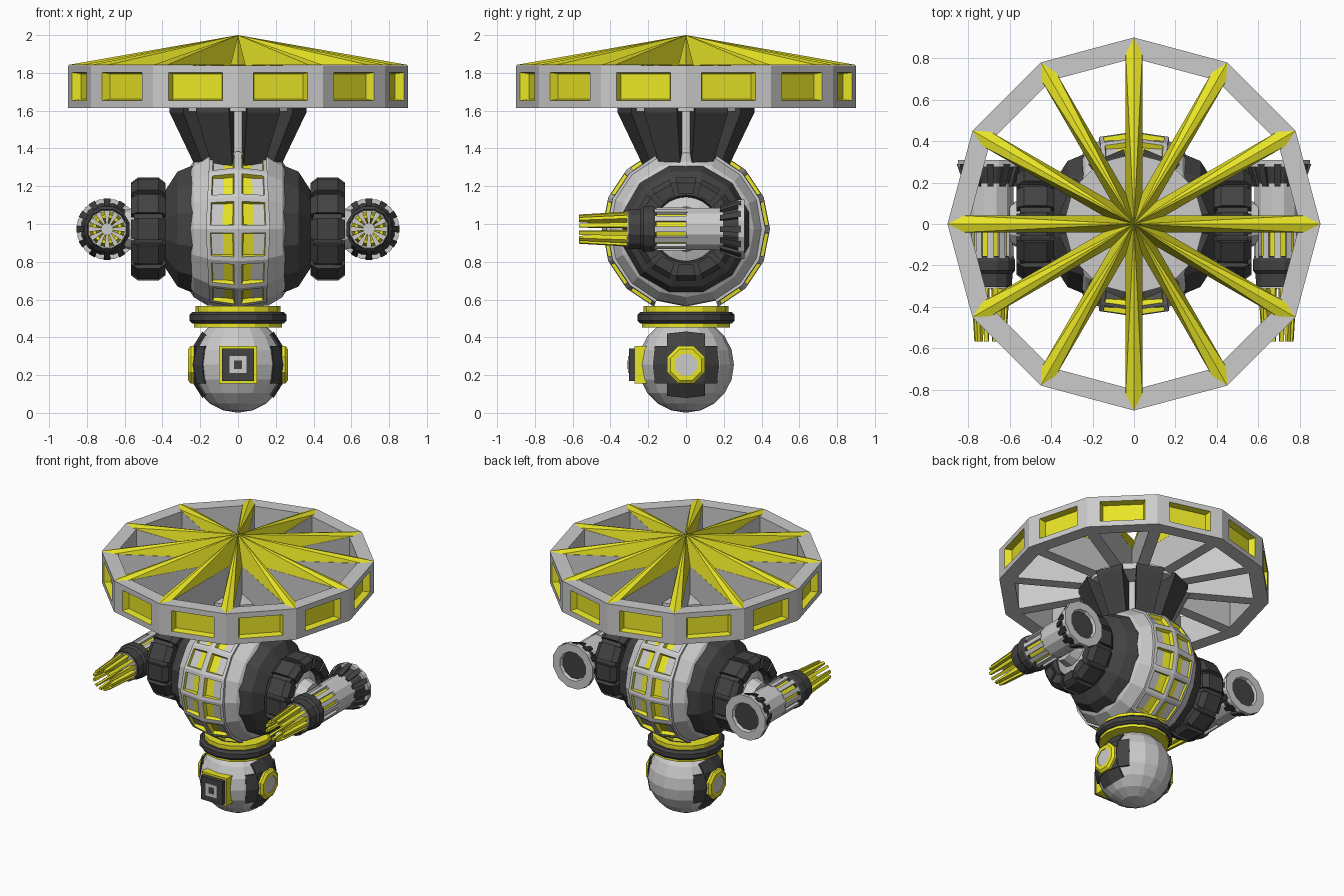
import bpy, bmesh
from math import sin, cos, pi, radians
from mathutils import Vector, Matrix

if "Cube" in bpy.data.objects:
    bpy.data.objects.remove(bpy.data.objects["Cube"])


def material(name, col):
    m = bpy.data.materials.new(name)
    m.diffuse_color = col
    m.use_nodes = True
    m.node_tree.nodes["Principled BSDF"].inputs["Base Color"].default_value = m.diffuse_color
    return m


YELLOW = material("yellow", (0.82, 0.79, 0.02, 1))
DARK = material("dark", (0.055, 0.055, 0.055, 1))
GREY = material("grey", (0.6, 0.6, 0.6, 1))
BZ = 0.973   # body centre height
HZ = 0.255   # head centre height


def finish(name, bm, *mats):
    bmesh.ops.remove_doubles(bm, verts=bm.verts, dist=0.0005)
    bmesh.ops.recalc_face_normals(bm, faces=bm.faces)
    me = bpy.data.meshes.new(name)
    bm.to_mesh(me)
    bm.free()
    for m in mats:
        me.materials.append(m)
    ob = bpy.data.objects.new(name, me)
    bpy.context.collection.objects.link(ob)


def lathe(bm, prof, axis='Z', n=16, c=(0, 0, 0), a0=0.0, a1=None, closed=True):
    """Revolve (radius, height) points; a1 set gives a capped wedge (degrees)."""
    full = a1 is None
    span = 360 if full else a1 - a0
    rows = []
    for i in range(n if full else n + 1):
        a = radians(a0 + span * i / n)
        row = []
        for r, h in prof:
            u, v = r * cos(a), r * sin(a)
            p = {'Z': (u, v, h), 'X': (h, u, v), 'Y': (u, h, v)}[axis]
            row.append(bm.verts.new(Vector(p) + Vector(c)))
        rows.append(row)
    k = len(prof)
    for i in range(n):
        A, B = rows[i], rows[(i + 1) % len(rows)]
        for j in range(k if closed else k - 1):
            q = (j + 1) % k
            if prof[j][0] == 0 and prof[q][0] == 0:
                continue
            bm.faces.new((A[j], A[q], B[q], B[j]))
    if not full:
        bm.faces.new(rows[0])
        bm.faces.new(rows[-1][::-1])


def turned(name, mat, prof, **kw):
    bm = bmesh.new()
    lathe(bm, prof, **kw)
    finish(name, bm, mat)


def wedges(name, mat, prof, count, width, start=0.0, **kw):
    """Ring of identical wedge blocks."""
    bm = bmesh.new()
    for i in range(count):
        a = start + 360 * i / count
        lathe(bm, prof, n=1, a0=a - width / 2, a1=a + width / 2, **kw)
    finish(name, bm, mat)


def panel(bm, quad, mu, mv, inward):
    """Quad with a recessed yellow (slot 1) window."""
    a, b, c, d = [Vector(p) for p in quad]

    def at(u, v):
        return a.lerp(b, u).lerp(d.lerp(c, u), v)
    outer = [a, b, c, d]
    rim = [at(mu, mv), at(1 - mu, mv), at(1 - mu, 1 - mv), at(mu, 1 - mv)]
    mid = sum(rim, Vector()) / 4
    floor = [p.lerp(mid, 0.1) + inward for p in rim]
    O, R, F = [[bm.verts.new(p) for p in s] for s in (outer, rim, floor)]
    for i in range(4):
        j = (i + 1) % 4
        bm.faces.new((O[i], O[j], R[j], R[i]))
        bm.faces.new((R[i], R[j], F[j], F[i])).material_index = 1
    bm.faces.new(F).material_index = 1


def box(name, mat, lo, hi):
    lo, hi = Vector(lo), Vector(hi)
    bm = bmesh.new()
    bmesh.ops.create_cube(bm, size=1, matrix=Matrix.Translation((lo + hi) / 2) @ Matrix.Diagonal((*(hi - lo), 1)))
    finish(name, bm, mat)


# Rotor ring with twelve recessed windows
bm = bmesh.new()
lathe(bm, [(0.9, 1.84), (0.8, 1.84), (0.8, 1.615), (0.9, 1.615)], n=12, closed=False)
for i in range(12):
    a, b = radians(30 * i), radians(30 * i + 30)
    m = (a + b) / 2
    A, B = (0.9 * cos(a), 0.9 * sin(a)), (0.9 * cos(b), 0.9 * sin(b))
    panel(bm, [(*A, 1.615), (*B, 1.615), (*B, 1.84), (*A, 1.84)], 0.18, 0.17,
          Vector((-cos(m), -sin(m), 0)) * 0.045)
finish("rotor_ring", bm, GREY, YELLOW)

# Rotor spokes: grey beams with yellow ridged caps rising to the apex
beams, caps = bmesh.new(), bmesh.new()
for i in range(12):
    rot = Matrix.Rotation(radians(30 * i), 4, 'Z')
    bmesh.ops.create_cube(beams, size=1, matrix=rot @ Matrix.Translation((0.46, 0, 1.728)) @ Matrix.Diagonal((0.7, 0.08, 0.224, 1)))
    pts = [(0, 0, 2), (0.05, 0.04, 1.84), (0.82, 0.04, 1.842), (0.9, 0, 1.842), (0.82, -0.04, 1.842), (0.05, -0.04, 1.84)]
    v = [caps.verts.new(rot @ Vector(p)) for p in pts]
    for f in ((0, 1, 2), (0, 2, 3), (0, 3, 4), (0, 4, 5), (0, 5, 1), (5, 4, 3, 2, 1)):
        caps.faces.new([v[k] for k in f])
finish("rotor_beams", beams, GREY)
finish("rotor_spoke_caps", caps, YELLOW)

# Pylon under the rotor
turned("pylon_collar", GREY, [(0, 1.595), (0.34, 1.595), (0.34, 1.64), (0, 1.64)], n=12)
turned("pylon_core", GREY, [(0, 1.25), (0.16, 1.25), (0.16, 1.6), (0, 1.6)], n=16)
wedges("pylon_fins", DARK, [(0.12, 1.29), (0.23, 1.31), (0.365, 1.59), (0.365, 1.615), (0.12, 1.615)],
       8, 30, 22.5)

# Body shell, turned about the x axis
turned("body_shell", GREY, [(0, -0.26), (0.32, -0.26), (0.36, -0.235), (0.405, -0.16), (0.41, 0),
                            (0.405, 0.16), (0.36, 0.235), (0.32, 0.26), (0, 0.26)],
       axis='X', c=(0, 0, BZ), closed=False)

# Window band round the body, open at top and bottom
bm = bmesh.new()


def band(x, r, deg):
    a = radians(deg)
    return (x * (1 - 0.12 * abs(sin(a))), r * cos(a), BZ + r * sin(a))


for i in range(16):
    a, b = 22.5 * i, 22.5 * i + 22.5
    if i in (3, 4, 11, 12):
        continue
    m = radians(a + 11.25)
    for s in (-1, 1):
        e = 0.17 * s
        panel(bm, [band(0, 0.445, a), band(e, 0.42, a), band(e, 0.42, b), band(0, 0.445, b)],
              0.13, 0.13, Vector((0, -cos(m), -sin(m))) * 0.025)
        bm.faces.new([bm.verts.new(p) for p in
                      (band(e, 0.42, a), band(e, 0.42, b), band(e, 0.38, b), band(e, 0.38, a))])
finish("body_window_band", bm, GREY, YELLOW)

# Sides: shoulder, wheel, hub and gun, mirrored left and right
for s, side in ((-1, "left"), (1, "right")):
    X = dict(axis='X', c=(0, 0, BZ))
    turned(side + "_shoulder", DARK, [(r, h * s) for r, h in
           ((0, 0.2), (0.345, 0.215), (0.345, 0.25), (0.315, 0.32), (0.22, 0.38), (0.14, 0.41), (0, 0.41))],
           n=12, a0=15, closed=False, **X)
    turned(side + "_wheel_core", DARK, [(r, h * s) for r, h in
           ((0.17, 0.4), (0.25, 0.4), (0.255, 0.55), (0.18, 0.55), (0.17, 0.53))], n=24, **X)
    wedges(side + "_wheel_treads", DARK, [(r, h * s) for r, h in
           ((0.19, 0.385), (0.25, 0.385), (0.278, 0.42), (0.278, 0.53), (0.25, 0.567), (0.19, 0.567))],
           12, 23, 0, **X)
    turned(side + "_hub", GREY, [(r, h * s) for r, h in
           ((0, 0.38), (0.175, 0.38), (0.175, 0.51), (0.12, 0.53), (0.1, 0.6), (0, 0.6))],
           n=12, closed=False, **X)

    G = dict(axis='Y', c=(0.693 * s, 0, BZ))
    turned(side + "_gun_core", YELLOW, [(0, -0.2), (0.1, -0.2), (0.1, 0.02), (0, 0.02)], n=12, **G)
    wedges(side + "_gun_bars", GREY, [(0.09, -0.17), (0.115, -0.17), (0.115, 0.01), (0.09, 0.01)], 12, 15, **G)
    turned(side + "_gun_barrel", GREY, [(0, 0), (0.115, 0), (0.115, 0.2), (0, 0.2)], n=12, a0=15, **G)
    turned(side + "_gun_flare", DARK, [(0, 0.18), (0.11, 0.18), (0.145, 0.29), (0, 0.29)], n=12, a0=15, **G)
    wedges(side + "_gun_flare_ribs", DARK, [(0.1, 0.18), (0.125, 0.18), (0.164, 0.29), (0.1, 0.29)], 12, 13, **G)
    turned(side + "_gun_rim", GREY, [(0, 0.275), (0.163, 0.275), (0.163, 0.31), (0.105, 0.31), (0.095, 0.285), (0, 0.285)],
           n=12, a0=15, closed=False, **G)
    turned(side + "_gun_collar", DARK, [(0, -0.305), (0.108, -0.305), (0.11, -0.24), (0.124, -0.225),
                                        (0.124, -0.175), (0.112, -0.155), (0, -0.155)],
           n=12, a0=15, closed=False, **G)
    turned(side + "_gun_face", GREY, [(0, -0.312), (0.1, -0.312), (0.1, -0.28), (0, -0.28)], n=12, a0=15, **G)
    wedges(side + "_gun_spikes", YELLOW, [(0.03, -0.3), (0.094, -0.3), (0.078, -0.566), (0.06, -0.566)],
           12, 15, 15, **G)

    # Side eye on the head
    H = (0, 0, HZ)
    strip = [(0.2, -0.1), (0.242, -0.1), (0.258, 0), (0.242, 0.1), (0.2, 0.1)]
    mid = 0 if s > 0 else 180
    bm = bmesh.new()
    lathe(bm, strip, axis='Z', n=4, c=H, a0=mid - 43, a1=mid + 43)
    lathe(bm, strip, axis='Y', n=4, c=H, a0=mid - 43, a1=mid + 43)
    finish(side + "_eye_plate", bm, DARK)
    turned(side + "_eye_ring", YELLOW, [(0.062, 0.2 * s), (0.108, 0.2 * s), (0.108, 0.25 * s), (0.09, 0.264 * s), (0.062, 0.264 * s)],
           axis='X', n=8, c=H, a0=22.5)
    turned(side + "_eye_lens", GREY, [(0, 0.2 * s), (0.064, 0.2 * s), (0.064, 0.26 * s), (0, 0.26 * s)],
           axis='X', n=8, c=H, a0=22.5)

# Neck rings
for name, mat, r, z0, z1 in (("neck_upper_ring", YELLOW, 0.225, 0.525, 0.565),
                             ("neck_lower_ring", YELLOW, 0.232, 0.453, 0.48)):
    turned(name, mat, [(0, z0), (r, z0), (r, z1), (0, z1)], n=16)
turned("neck_collar", DARK, [(0, 0.472), (0.24, 0.472), (0.256, 0.488), (0.256, 0.52), (0.24, 0.535), (0, 0.535)], n=16)

# Head
bm = bmesh.new()
bmesh.ops.create_uvsphere(bm, u_segments=16, v_segments=10, radius=0.254,
                          matrix=Matrix.Translation((0, 0, HZ)))
finish("head", bm, GREY)

# Front eye
box("front_eye_frame", YELLOW, (-0.1, -0.272, HZ - 0.1), (0.1, -0.15, HZ + 0.1))
box("front_eye_block", DARK, (-0.085, -0.302, HZ - 0.085), (0.085, -0.15, HZ + 0.085))
box("front_eye_lens", GREY, (-0.045, -0.307, HZ - 0.045), (0.045, -0.2, HZ + 0.045))
box("front_eye_pupil", DARK, (-0.022, -0.309, HZ - 0.022), (0.022, -0.2, HZ + 0.022))
